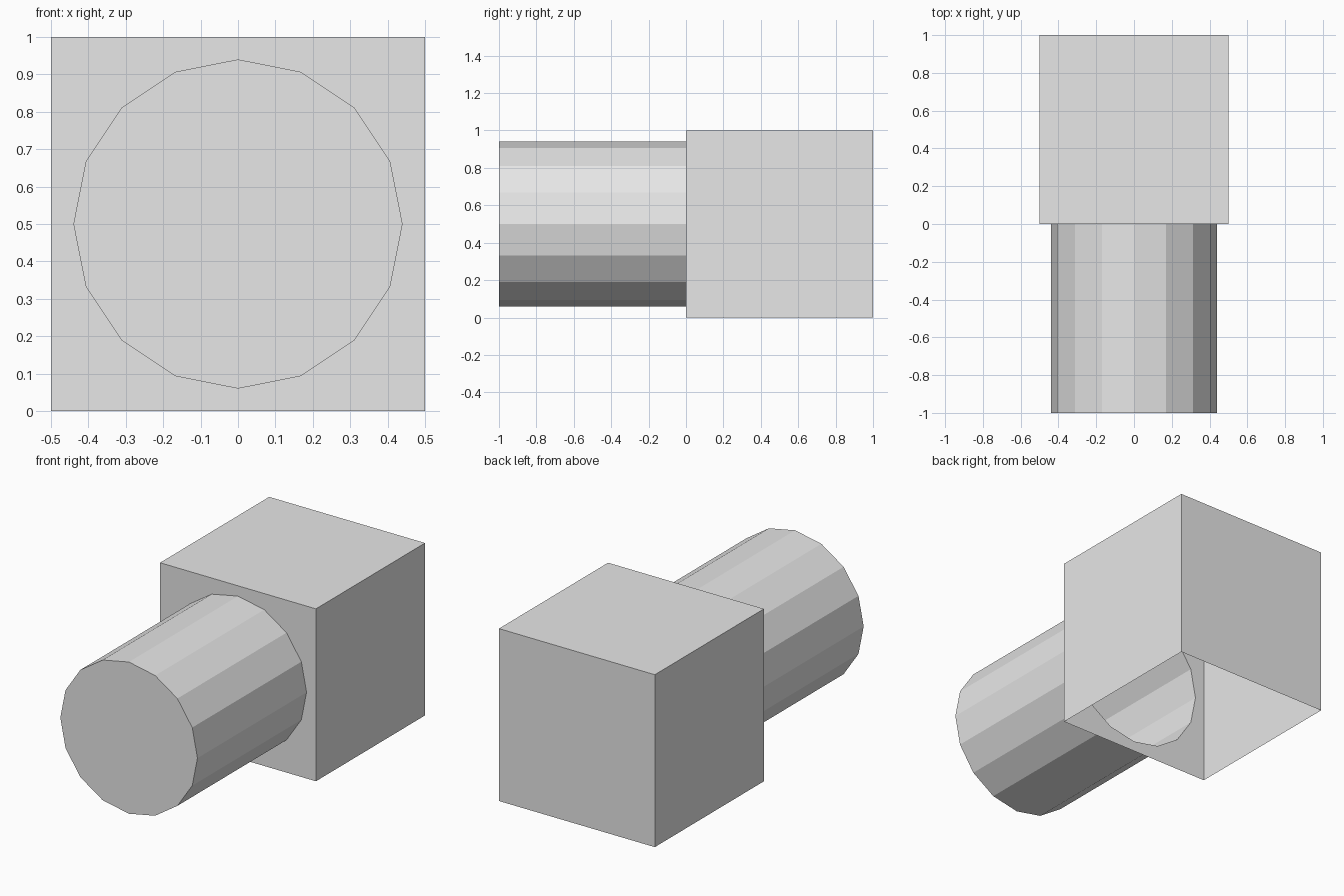
import bpy
import bmesh
from math import pi
from mathutils import Matrix

default_cube = bpy.data.objects.get("Cube")
if default_cube:
    bpy.data.objects.remove(default_cube, do_unlink=True)

SIDES, RADIUS, CENTRE_Z = 16, 0.44, 0.5

# One plain grey
grey = bpy.data.materials.new("light_grey")
grey.use_nodes = True
colour = (0.8, 0.8, 0.8, 1)
grey.diffuse_color = colour
grey.node_tree.nodes["Principled BSDF"].inputs["Base Color"].default_value = colour


def finish(bm, name):
    bmesh.ops.recalc_face_normals(bm, faces=bm.faces[:])
    mesh = bpy.data.meshes.new(name)
    bm.to_mesh(mesh)
    bm.free()
    mesh.materials.append(grey)
    obj = bpy.data.objects.new(name, mesh)
    bpy.context.collection.objects.link(obj)
    return obj


def ring(bm, y, cap=False):
    """Circle facing along y, with a vertex at the top."""
    place = Matrix.Translation((0, y, CENTRE_Z)) @ Matrix.Rotation(pi / 2, 4, "X")
    verts = bmesh.ops.create_circle(
        bm, segments=SIDES, radius=RADIUS, cap_ends=cap, matrix=place)["verts"]
    return list({e for v in verts for e in v.link_edges})


# Box: open underneath, with a round opening in the front wall
bm = bmesh.new()
bmesh.ops.create_cube(bm, size=1, matrix=Matrix.Translation((0, 0.5, 0.5)))
bm.normal_update()
front = next(f for f in bm.faces if f.normal.y < -0.9)
bottom = next(f for f in bm.faces if f.normal.z < -0.9)
front_edges = list(front.edges)
bmesh.ops.delete(bm, geom=[front, bottom], context="FACES_ONLY")
opening = ring(bm, 0)
bmesh.ops.triangle_fill(bm, edges=front_edges + opening, use_beauty=True,
                        normal=(0, -1, 0))
finish(bm, "box")

# Barrel: closed at the front, open into the box
bm = bmesh.new()
front_ring = ring(bm, -1, cap=True)
back_ring = ring(bm, 0)
bmesh.ops.bridge_loops(bm, edges=front_ring + back_ring)
finish(bm, "barrel")
